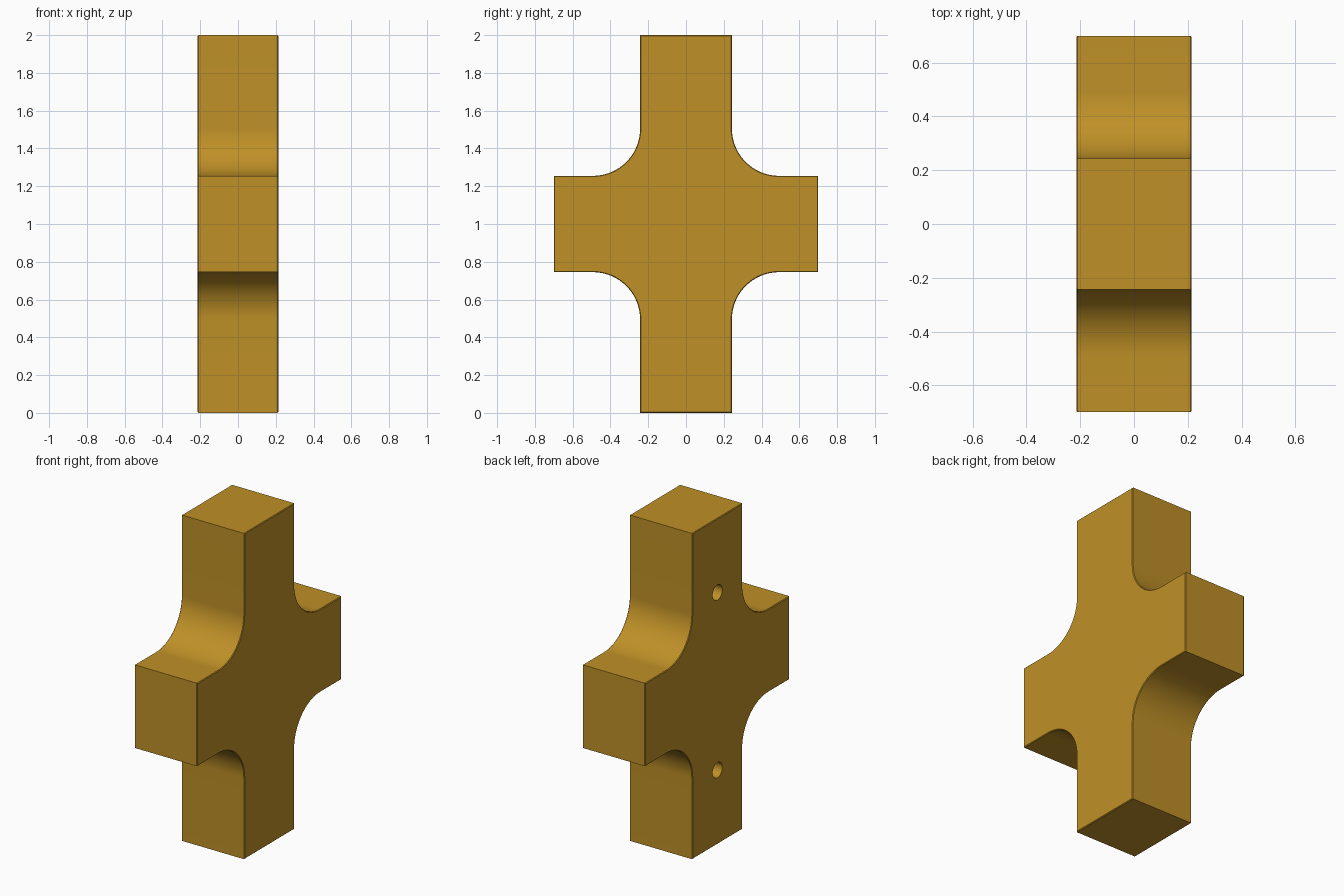
import bpy, bmesh
from math import sin, cos, pi, radians
from mathutils import Matrix

if "Cube" in bpy.data.objects:
    bpy.data.objects.remove(bpy.data.objects["Cube"])

HALF_X = 0.2135           # half thickness
ARM_Y, ARM_Z = 0.243, 0.255   # half widths of upright and cross arm
END_Y, END_Z = 0.70, 1.0      # arm reach from the centre
R, STEPS = 0.25, 24           # inner corner fillet


def quarter():
    """Corner outline from the side arm end to the top arm end (+y, +z)."""
    pts = [(END_Y, ARM_Z)]
    for i in range(STEPS + 1):
        a = -pi / 2 - (pi / 2) * i / STEPS
        pts.append((ARM_Y + R + R * cos(a), ARM_Z + R + R * sin(a)))
    return pts + [(ARM_Y, END_Z)]


# Cross-shaped body: one corner mirrored four ways, extruded along x
q = quarter()
outline = q + [(-y, z) for y, z in reversed(q)]
outline += [(-y, -z) for y, z in q] + [(y, -z) for y, z in reversed(q)]
bm = bmesh.new()
face = bm.faces.new([bm.verts.new((-HALF_X, y, z + 1)) for y, z in outline])
ext = bmesh.ops.extrude_face_region(bm, geom=[face])
bmesh.ops.translate(bm, vec=(2 * HALF_X, 0, 0),
                    verts=[v for v in ext["geom"] if isinstance(v, bmesh.types.BMVert)])
bmesh.ops.recalc_face_normals(bm, faces=bm.faces)
# Tiny chamfer around both flat sides
rim = [e for e in bm.edges if abs(e.verts[0].co.x - e.verts[1].co.x) < 1e-6]
bmesh.ops.bevel(bm, geom=rim, offset=0.004, segments=1, affect='EDGES')
mesh = bpy.data.meshes.new("cross_block")
bm.to_mesh(mesh)
bm.free()
body = bpy.data.objects.new("cross_block", mesh)
bpy.context.collection.objects.link(body)

mat = bpy.data.materials.new("ochre")
mat.diffuse_color = (0.52, 0.28, 0.02, 1)
mat.use_nodes = True
mat.node_tree.nodes["Principled BSDF"].inputs["Base Color"].default_value = mat.diffuse_color
mesh.materials.append(mat)

# Two blind peg holes in the left (-x) side
bm = bmesh.new()
for z in (0.455, 1.545):
    bmesh.ops.create_cone(bm, cap_ends=True, segments=32, radius1=0.047, radius2=0.047, depth=0.4,
                          matrix=Matrix.Translation((-HALF_X, 0, z)) @ Matrix.Rotation(pi / 2, 4, 'Y'))
cut_mesh = bpy.data.meshes.new("hole_cutter")
bm.to_mesh(cut_mesh)
bm.free()
cut_mesh.materials.append(mat)
cutter = bpy.data.objects.new("hole_cutter", cut_mesh)
bpy.context.collection.objects.link(cutter)
cutter.hide_render = True
cutter.hide_set(True)
mod = body.modifiers.new("peg_holes", 'BOOLEAN')
mod.operation = 'DIFFERENCE'
mod.solver = 'EXACT'
mod.object = cutter

# Apply the cut, then smooth the fillets and holes only
bpy.context.view_layer.objects.active = body
body.select_set(True)
bpy.ops.object.modifier_apply(modifier="peg_holes")
bpy.data.objects.remove(cutter)
bpy.ops.object.shade_smooth_by_angle(angle=radians(30))
